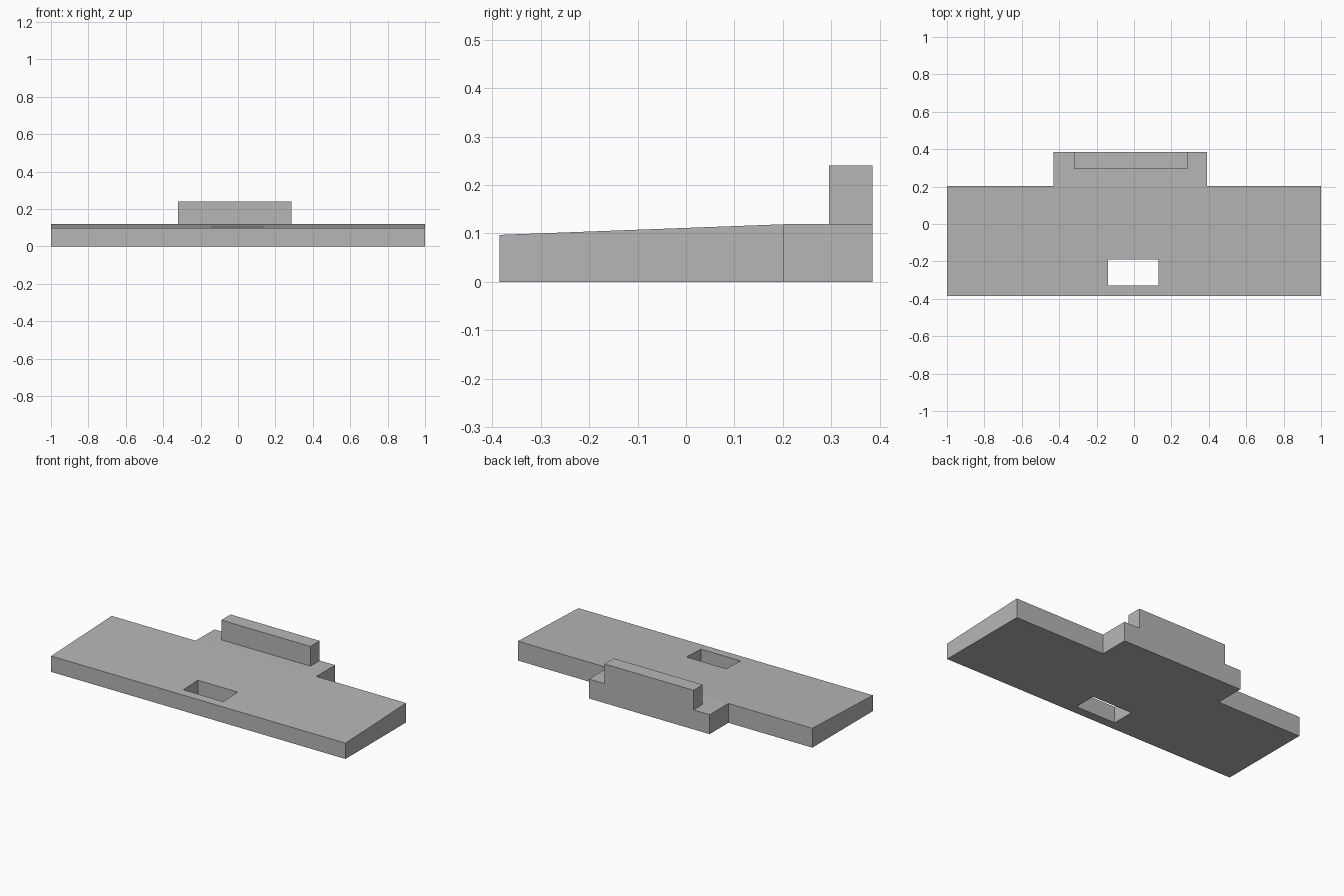
import bpy
import bmesh
from mathutils import Vector

cube = bpy.data.objects.get("Cube")
if cube:
    bpy.data.objects.remove(cube, do_unlink=True)

FRONT, SHOULDER, BACK = -0.385, 0.203, 0.385
FRONT_H, DECK_H, TOP_H = 0.097, 0.119, 0.24

grey = bpy.data.materials.new("plain grey")
grey.use_nodes = True
colour = (0.47, 0.47, 0.47, 1)
grey.diffuse_color = colour
grey.node_tree.nodes["Principled BSDF"].inputs["Base Color"].default_value = colour


def add_object(name, bm):
    bmesh.ops.recalc_face_normals(bm, faces=bm.faces)
    mesh = bpy.data.meshes.new(name)
    bm.to_mesh(mesh)
    bm.free()
    mesh.materials.append(grey)
    obj = bpy.data.objects.new(name, mesh)
    bpy.context.collection.objects.link(obj)
    return obj


def box(name, low, high):
    low, high = Vector(low), Vector(high)
    bm = bmesh.new()
    bmesh.ops.create_cube(bm, size=1)
    for v in bm.verts:
        v.co = (low + high) / 2 + v.co * (high - low)
    return add_object(name, bm)


# Base slab: stepped plan outline, split at the shoulder and extruded
outline = [(-1, FRONT), (1, FRONT), (1, SHOULDER), (0.39, SHOULDER),
           (0.39, BACK), (-0.43, BACK), (-0.43, SHOULDER), (-1, SHOULDER)]
bm = bmesh.new()
bm.faces.new([bm.verts.new((x, y, 0)) for x, y in outline])
bmesh.ops.bisect_plane(bm, geom=bm.verts[:] + bm.edges[:] + bm.faces[:],
                       plane_co=(0, SHOULDER, 0), plane_no=(0, 1, 0))
top = bmesh.ops.extrude_face_region(bm, geom=bm.faces[:])["geom"]

# Top slopes gently down to the front, level on the rear tab
for v in top:
    if isinstance(v, bmesh.types.BMVert):
        v.co.z = FRONT_H if v.co.y < 0 else DECK_H
slab = add_object("base_slab", bm)

# Rectangular opening through the slab
cutter = box("opening_cutter", (-0.14, -0.33, -0.1), (0.13, -0.19, 0.3))
cutter.hide_render = True
cut = slab.modifiers.new("opening", "BOOLEAN")
cut.operation = "DIFFERENCE"
cut.solver = "EXACT"
cut.object = cutter
bpy.context.view_layer.objects.active = slab
bpy.ops.object.modifier_apply(modifier=cut.name)
bpy.data.objects.remove(cutter, do_unlink=True)

# Upright ridge along the back of the tab
box("rear_ridge", (-0.32, 0.295, DECK_H), (0.285, BACK, TOP_H))
